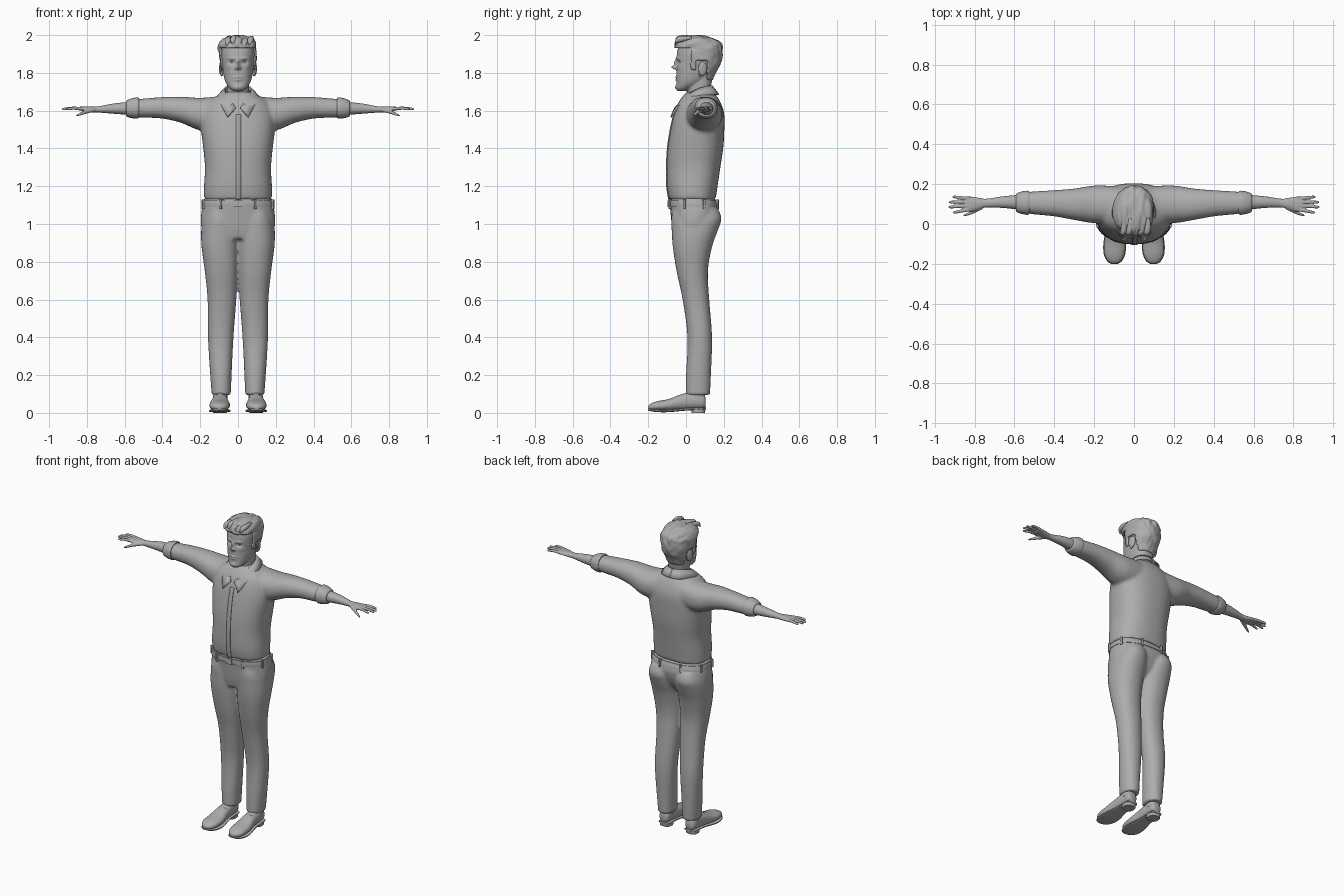
import bpy, bmesh, math
from mathutils import Vector, noise

if "Cube" in bpy.data.objects:
    bpy.data.objects.remove(bpy.data.objects["Cube"])

GREY = (0.42, 0.42, 0.42, 1)
clay = bpy.data.materials.new("clay_grey")
clay.use_nodes = True
clay.diffuse_color = GREY
clay.node_tree.nodes["Principled BSDF"].inputs["Base Color"].default_value = GREY
SIDES = {"left": 1, "right": -1}


def select(objects):
    bpy.ops.object.select_all(action="DESELECT")
    for ob in objects:
        ob.select_set(True)
    bpy.context.view_layer.objects.active = objects[0]


def finish(name, bm, angle=50):
    bmesh.ops.recalc_face_normals(bm, faces=bm.faces)
    mesh = bpy.data.meshes.new(name)
    bm.to_mesh(mesh)
    bm.free()
    mesh.materials.append(clay)
    ob = bpy.data.objects.new(name, mesh)
    bpy.context.collection.objects.link(ob)
    select([ob])
    bpy.ops.object.shade_smooth_by_angle(angle=math.radians(angle))
    return ob


def apply_modifier(ob, kind, **settings):
    mod = ob.modifiers.new(kind.title(), kind)
    for key, value in settings.items():
        setattr(mod, key, value)
    select([ob])
    bpy.ops.object.modifier_apply(modifier=mod.name)


def resample(rows, steps):
    """Catmull-Rom interpolation between the given rows."""
    out = []
    for i in range(len(rows) - 1):
        quad = [rows[max(i - 1, 0)], rows[i], rows[i + 1], rows[min(i + 2, len(rows) - 1)]]
        for k in range(steps):
            t = k / steps
            out.append([b + t * (c - a + t * (2 * a - 5 * b + 4 * c - d + t * (3 * (b - c) + d - a))) / 2
                        for a, b, c, d in zip(*quad)])
    return out + [list(rows[-1])]


def loft(name, axis, rows, side=1, steps=4, count=40, power=2.4):
    """Skin rounded sections: position on axis, then min/max on the other two axes."""
    bm = bmesh.new()
    others = [i for i in range(3) if i != axis]
    rings = []
    for pos, a0, a1, b0, b1 in resample(rows, steps):
        ring = []
        for k in range(count):
            angle = math.tau * k / count
            co = Vector()
            co[axis] = pos
            for i, lo, hi, wave in ((others[0], a0, a1, math.cos(angle)), (others[1], b0, b1, math.sin(angle))):
                co[i] = (lo + hi) / 2 + (hi - lo) / 2 * math.copysign(abs(wave) ** (2 / power), wave)
            co.x *= side
            ring.append(bm.verts.new(co))
        rings.append(ring)
    for low, high in zip(rings, rings[1:]):
        for k in range(count):
            n = (k + 1) % count
            bm.faces.new((low[k], low[n], high[n], high[k]))
    bm.faces.new(rings[0])
    bm.faces.new(rings[-1])
    return finish(name, bm)


def centred(rows):
    return [(z, -w, w, front, back) for z, w, front, back in rows]


def fuse(name, parts, voxel, smoothing):
    """Blend overlapping closed parts into one continuous skin."""
    select(parts)
    bpy.ops.object.join()
    ob = parts[0]
    ob.name = name
    apply_modifier(ob, "REMESH", mode="VOXEL", voxel_size=voxel, use_smooth_shade=True)
    apply_modifier(ob, "SMOOTH", factor=0.5, iterations=smoothing)
    return ob


def ball(name, place, size, turn=0):
    bm = bmesh.new()
    bmesh.ops.create_uvsphere(bm, u_segments=20, v_segments=12, radius=1)
    ob = finish(name, bm)
    ob.location, ob.scale, ob.rotation_euler.z = place, size, turn
    return ob


def box(name, place, size, turn=0):
    bm = bmesh.new()
    bmesh.ops.create_cube(bm, size=1)
    bmesh.ops.scale(bm, vec=size, verts=bm.verts)
    ob = finish(name, bm, 30)
    ob.location, ob.rotation_euler.z = place, turn
    return ob


def strip(name, edge_a, edge_b, thickness, steps=4):
    """Cloth strip between two edges."""
    bm = bmesh.new()
    pairs = [[bm.verts.new(p), bm.verts.new(q)]
             for p, q in zip(resample(edge_a, steps), resample(edge_b, steps))]
    for (a, b), (c, d) in zip(pairs, pairs[1:]):
        bm.faces.new((a, b, d, c))
    ob = finish(name, bm)
    apply_modifier(ob, "SOLIDIFY", thickness=thickness, offset=0)
    return ob


# Shirt: torso and sleeves blended together
TORSO = [(1.13, .18, -.09, .157), (1.2, .18, -.101, .167), (1.3, .175, -.102, .182), (1.4, .184, -.097, .197),
         (1.5, .195, -.082, .203), (1.58, .19, -.064, .203), (1.64, .165, -.042, .185),
         (1.68, .11, -.015, .16), (1.7, .07, .005, .135)]
SLEEVE = [(.08, 0, .19, 1.49, 1.678), (.2, .004, .193, 1.495, 1.668), (.3, .02, .178, 1.535, 1.674),
          (.4, .038, .17, 1.558, 1.672), (.5, .048, .164, 1.563, 1.664), (.56, .056, .158, 1.565, 1.66)]
shirt = [loft("torso", 2, centred(TORSO))]
shirt += [loft("sleeve", 0, SLEEVE, s, power=2.2) for s in SIDES.values()]
fuse("shirt", shirt, .01, 6)

# Front placket and collar
fronts = [(z, front) for z, w, front, back in TORSO if z < 1.6]
strip("placket", [(-.01, y - .001, z) for z, y in fronts], [(.016, y - .001, z) for z, y in fronts], .006)
COLLAR_TOP = [(0, .138, 1.73), (.045, .122, 1.73), (.07, .065, 1.715), (.055, .005, 1.68), (.012, -.058, 1.615)]
COLLAR_EDGE = [(0, .172, 1.685), (.065, .155, 1.685), (.107, .07, 1.678), (.1, -.01, 1.65), (.055, -.08, 1.565)]
for word, s in SIDES.items():
    strip(word + "_collar", *[[(x * s, y, z) for x, y, z in edge] for edge in (COLLAR_TOP, COLLAR_EDGE)], .008)

# Rolled cuffs, forearms, hands
CUFF = [(.525, .05, .164, 1.562, 1.667), (.535, .046, .167, 1.558, 1.67), (.56, .05, .164, 1.56, 1.666),
        (.585, .057, .156, 1.567, 1.656), (.592, .063, .15, 1.573, 1.65)]
FOREARM = [(.55, .068, .148, 1.575, 1.648), (.65, .08, .14, 1.583, 1.639), (.74, .083, .127, 1.59, 1.623),
           (.78, .073, .132, 1.592, 1.623), (.82, .062, .138, 1.598, 1.622), (.845, .066, .136, 1.602, 1.62)]
THUMB = [(.76, .075, .1, 1.594, 1.615), (.8, .055, .078, 1.585, 1.606), (.835, .042, .058, 1.574, 1.59),
         (.858, .038, .046, 1.568, 1.576)]
FINGERS = [(.073, .058, .91), (.092, .085, .932), (.11, .11, .93), (.128, .136, .912)]
for word, s in SIDES.items():
    loft(word + "_cuff", 0, CUFF, s, power=2.2)
    hand = [loft("forearm", 0, FOREARM, s, power=2.1), loft("thumb", 0, THUMB, s, count=16)]
    for base, tip, reach in FINGERS:
        rows = [(x, y - r, y + r, z - r, z + r) for x, y, z, r in
                ((.82, base, 1.61, .009), ((.82 + reach) / 2, (base + tip) / 2, 1.613, .0085),
                 (reach - .008, tip, 1.609, .007), (reach, tip, 1.608, .003))]
        hand.append(loft("finger", 0, rows, s, count=16, power=2))
    fuse(word + "_forearm_and_hand", hand, .004, 3)

# Trousers: hips and legs blended together
HIPS = [(.92, .16, -.06, .1), (.96, .188, -.07, .135), (1.01, .197, -.077, .16), (1.06, .194, -.082, .172),
        (1.1, .187, -.086, .167), (1.135, .18, -.086, .155)]
LEG = [(.095, .038, .139, -.002, .127), (.2, .034, .147, 0, .132), (.4, .024, .159, .008, .138),
       (.6, .009, .161, -.018, .123), (.75, .002, .176, -.05, .116), (.88, -.003, .193, -.07, .138),
       (.97, -.006, .195, -.076, .17), (1.03, .005, .188, -.078, .188), (1.08, .02, .17, -.07, .17)]
trousers = [loft("hips", 2, centred(HIPS))]
trousers += [loft("leg", 2, LEG, s, power=2.2) for s in SIDES.values()]
fuse("trousers", trousers, .009, 4)

# Belt, buckle and belt loops
loft("belt", 2, centred([(1.09, .191, -.092, .173), (1.107, .19, -.094, .17), (1.124, .186, -.093, .163)]), steps=2)
box("belt_buckle", (0, -.094, 1.107), (.045, .01, .036))
for s in SIDES.values():
    for degrees in (-62, -20, 25, 68):
        a = math.radians(degrees)
        bend = (math.cos(a) ** 2.4 + abs(math.sin(a)) ** 2.4) ** (-1 / 2.4)
        box("belt_loop", (s * .19 * bend * math.cos(a), .038 + .133 * bend * math.sin(a), 1.105),
            (.012, .014, .05), s * a + math.pi / 2)

# Shoes, heels, soles, socks and laces
SHOE = [(.104, .075, .113, .035, .075), (.09, .06, .128, .022, .105), (.03, .056, .134, .018, .11),
        (-.03, .052, .14, .014, .097), (-.09, .043, .15, .011, .074), (-.15, .047, .149, .011, .062),
        (-.185, .064, .132, .014, .05), (-.199, .085, .111, .022, .038)]
SOLE = [(.105, .07, .118, .02, .032), (.09, .056, .132, .017, .03), (.0, .056, .136, .012, .026),
        (-.09, .04, .153, .004, .018), (-.15, .044, .152, .004, .018), (-.188, .062, .134, .009, .021),
        (-.202, .087, .109, .014, .023)]
for word, s in SIDES.items():
    loft(word + "_shoe", 1, SHOE, s, power=2.2)
    loft(word + "_sole", 1, SOLE, s, power=3.5)
    loft(word + "_heel", 2, [(0, .059, .131, .03, .1), (.026, .056, .133, .025, .105)], s, power=2.8)
    loft(word + "_sock", 2, [(.07, .056, .132, .015, .1), (.15, .055, .128, .02, .105)], s)
    for k in range(3):
        ball(word + "_lace", (s * .096, -.022 - k * .02, .094 - k * .008), (.024, .005, .006))

# Head and neck, then facial forms pushed out or in
HEAD = [(1.703, .022, -.044, -.005), (1.72, .046, -.052, .04), (1.75, .066, -.05, .09), (1.79, .077, -.051, .13),
        (1.83, .083, -.05, .165), (1.87, .088, -.05, .18), (1.91, .09, -.047, .183), (1.95, .082, -.035, .17),
        (1.975, .055, 0, .13)]
NECK = [(1.58, .06, -.045, .13), (1.65, .058, -.01, .13), (1.7, .058, .008, .128), (1.76, .06, .01, .138),
        (1.82, .06, .02, .15)]
head = fuse("head", [loft("skull", 2, centred(HEAD), power=2.3), loft("neck", 2, centred(NECK))], .005, 4)
# Each form: x, z, push, width, height
FORMS = [(0, 1.829, -.024, .011, .01), (0, 1.852, -.014, .009, .02), (0, 1.777, -.008, .02, .005),
         (0, 1.763, -.007, .017, .005), (0, 1.724, -.006, .025, .012)]
for s in SIDES.values():
    FORMS += [(s * .033, 1.856, .012, .015, .009), (s * .033, 1.877, -.006, .022, .006),
              (s * .012, 1.824, -.008, .006, .006), (s * .05, 1.83, -.004, .018, .014)]
for v in head.data.vertices:
    if v.co.y < .03:
        x, y, z = v.co
        v.co.y += sum(push * math.exp(-((x - fx) / w) ** 2 - ((z - fz) / h) ** 2) for fx, fz, push, w, h in FORMS)

for word, s in SIDES.items():
    ball(word + "_eye", (s * .033, -.022, 1.856), (.013, .013, .01))
    ball(word + "_ear", (s * .09, .088, 1.823), (.008, .024, .037), s * .3)
    ball(word + "_earlobe", (s * .086, .078, 1.795), (.007, .011, .013))

# Hair: a larger cap trimmed along the hairline, roughened into waves
HAIR = [(1.75, .066, 0, .135), (1.8, .082, -.02, .158), (1.85, .095, -.045, .184), (1.9, .1, -.052, .193),
        (1.945, .1, -.056, .188), (1.975, .084, -.048, .165), (1.992, .052, -.025, .12), (1.997, .015, .02, .075)]
hair = loft("hair", 2, centred(HAIR), steps=6, count=96, power=2.2)


def hairline(y):
    if y < .025:
        return 1.928
    return 1.82 if y < .055 else 1.865 if y < .115 else 1.76


bm = bmesh.new()
bm.from_mesh(hair.data)
trimmed = [f for f in bm.faces if f.calc_center_median().z < hairline(f.calc_center_median().y)]
bmesh.ops.delete(bm, geom=trimmed, context="FACES")
bm.normal_update()
for v in bm.verts:
    wave = noise.noise(Vector((v.co.x * 45, v.co.y * 12, v.co.z * 28)))
    v.co += v.normal * wave * (.011 if v.co.z > 1.92 else .005)
bm.to_mesh(hair.data)
bm.free()
apply_modifier(hair, "SOLIDIFY", thickness=.014, offset=-1)

# Swept locks over the forehead
for k in range(5):
    x = -.06 + k * .03
    lift = .008 * math.sin(k * 1.7)
    rows = [(y, x + dx - r, x + dx + r, z + lift - r, z + lift + r) for y, dx, z, r in
            ((-.058, 0, 1.95, .005), (-.05, .004, 1.968, .014), (-.02, .01, 1.976, .016), (.03, .012, 1.982, .008))]
    loft("hair_lock", 1, rows, count=16, power=2)
